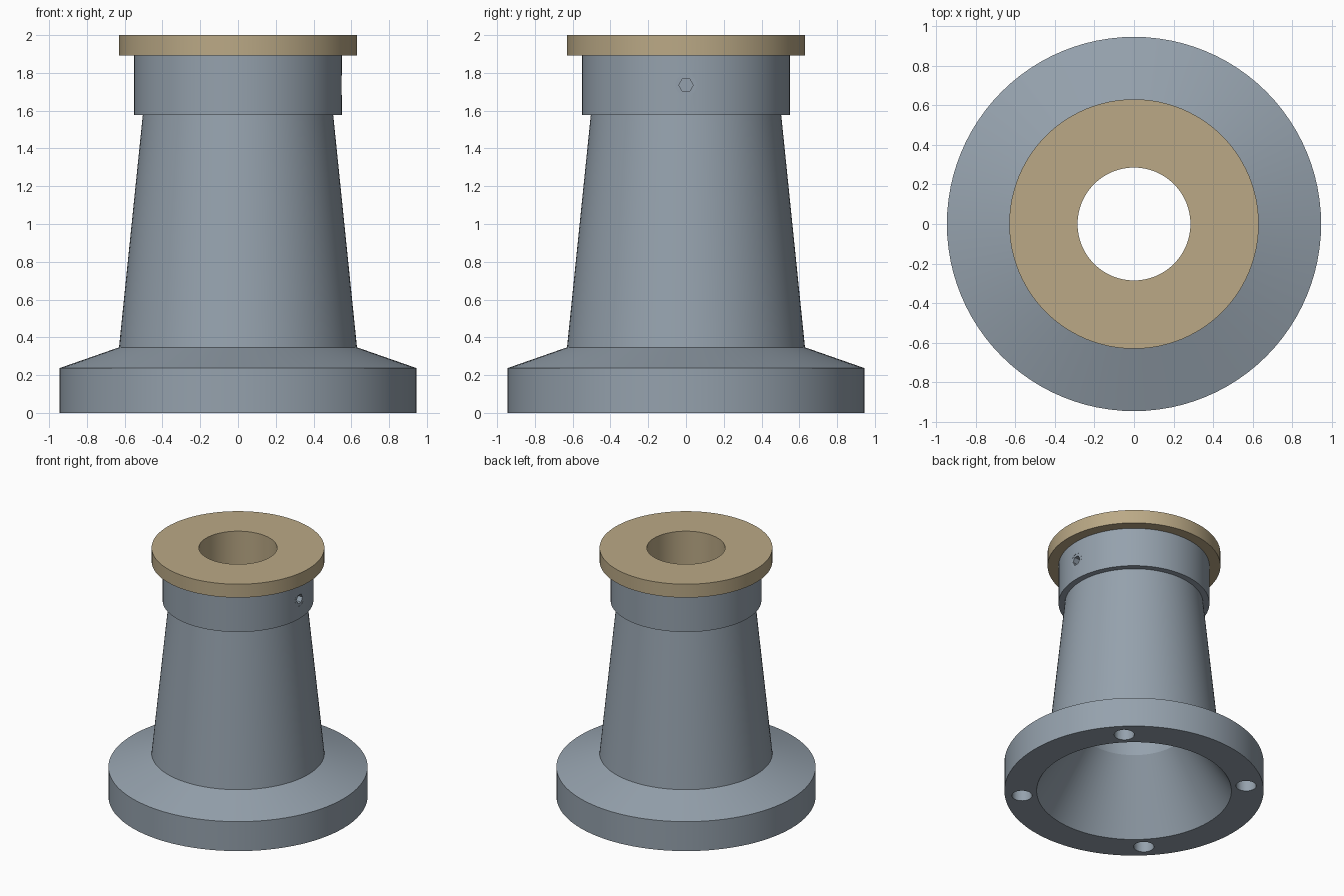
import bpy, bmesh, math
from mathutils import Matrix, Vector

if "Cube" in bpy.data.objects:
    bpy.data.objects.remove(bpy.data.objects["Cube"])

SEG = 96


def material(name, rgb):
    m = bpy.data.materials.new(name)
    m.diffuse_color = (*rgb, 1)
    m.use_nodes = True
    m.node_tree.nodes["Principled BSDF"].inputs["Base Color"].default_value = m.diffuse_color
    return m


steel = material("blue_grey_steel", (0.301, 0.359, 0.418))
bronze = material("tan_bronze", (0.495, 0.397, 0.238))


def make_object(name, bm, mat=None):
    bmesh.ops.recalc_face_normals(bm, faces=bm.faces)
    me = bpy.data.meshes.new(name)
    bm.to_mesh(me)
    bm.free()
    if mat:
        me.materials.append(mat)
    ob = bpy.data.objects.new(name, me)
    bpy.context.collection.objects.link(ob)
    return ob


def lathe(name, profile, mat):
    """Revolve a closed (radius, z) profile around the z axis."""
    bm = bmesh.new()
    rings = []
    for i in range(SEG):
        a = 2 * math.pi * i / SEG
        rings.append([bm.verts.new((r * math.cos(a), r * math.sin(a), z))
                      for r, z in profile])
    n = len(profile)
    for i in range(SEG):
        p, q = rings[i], rings[(i + 1) % SEG]
        for j in range(n):
            k = (j + 1) % n
            bm.faces.new((p[j], q[j], q[k], p[k]))
    return make_object(name, bm, mat)


def rod(name, radius, depth, sides, matrix, mat=None):
    bm = bmesh.new()
    bmesh.ops.create_cone(bm, cap_ends=True, segments=sides, radius1=radius,
                          radius2=radius, depth=depth, matrix=matrix)
    return make_object(name, bm, mat)


def cut(target, name, radius, depth, sides, matrix):
    """Subtract a round or hexagonal hole."""
    cutter = rod(name, radius, depth, sides, matrix)
    mod = target.modifiers.new(name, 'BOOLEAN')
    mod.operation = 'DIFFERENCE'
    mod.solver = 'EXACT'
    mod.object = cutter
    bpy.context.view_layer.objects.active = target
    bpy.ops.object.modifier_apply(modifier=name)
    bpy.data.objects.remove(cutter)


def smooth(ob):
    bpy.ops.object.select_all(action='DESELECT')
    ob.select_set(True)
    bpy.context.view_layer.objects.active = ob
    bpy.ops.object.shade_smooth_by_angle(angle=math.radians(18))


# Hollow pedestal: flange, sloped shoulder, tapered column and collar
pedestal = lathe("pedestal", [
    (0.71, 0), (0.945, 0), (0.945, 0.237), (0.63, 0.347), (0.504, 1.578),
    (0.55, 1.578), (0.55, 1.892), (0.38, 1.892), (0.38, 0.52)], steel)

# Four blind bolt holes under the flange
for i in range(4):
    a = math.radians(45 + 90 * i)
    pos = Vector((0.82 * math.cos(a), 0.82 * math.sin(a), 0.04))
    cut(pedestal, "bolt_hole", 0.074, 0.28, 24, Matrix.Translation(pos))


# Set screw with a hexagonal socket, flush with the right of the collar
def along_x(x):
    return Matrix.Translation((x, 0, 1.735)) @ Matrix.Rotation(math.pi / 2, 4, 'Y')


cut(pedestal, "screw_hole", 0.056, 0.2, 32, along_x(0.55))
smooth(pedestal)
set_screw = rod("set_screw", 0.056, 0.098, 32, along_x(0.499), steel)
cut(set_screw, "hex_socket", 0.038, 0.1, 6,
    along_x(0.548) @ Matrix.Rotation(math.pi / 2, 4, 'Z')
    @ Matrix.Rotation(math.pi / 2, 4, 'Z'))
smooth(set_screw)

# Flanged bushing seated in the collar
bushing = lathe("bushing", [
    (0.285, 1.3), (0.38, 1.3), (0.38, 1.892), (0.63, 1.892),
    (0.63, 2.0), (0.285, 2.0)], bronze)
smooth(bushing)
